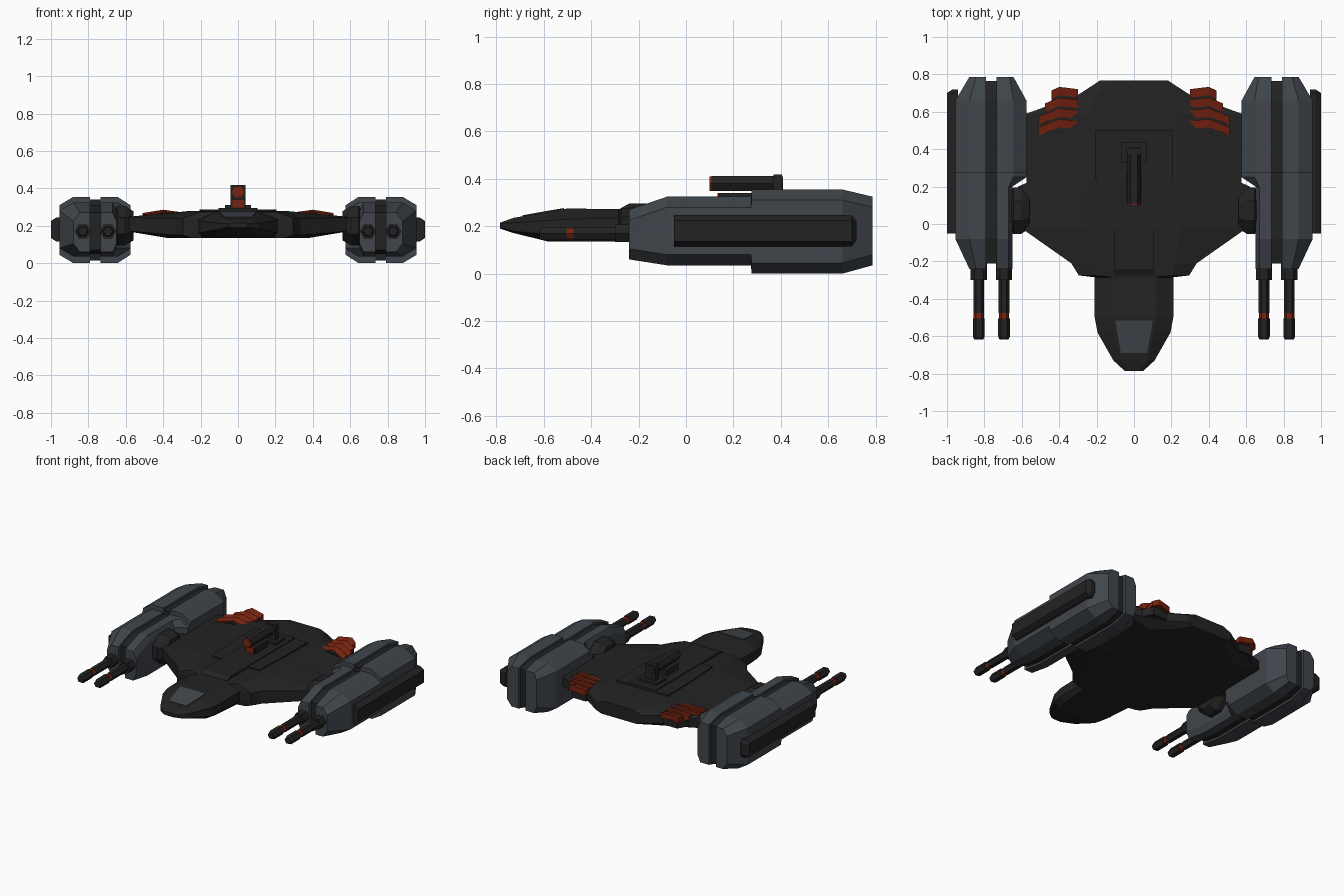
import bpy, bmesh, math

if "Cube" in bpy.data.objects:
    bpy.data.objects.remove(bpy.data.objects["Cube"])

def mat(name, c):
    m = bpy.data.materials.new(name)
    m.diffuse_color = (*c, 1)
    m.use_nodes = True
    m.node_tree.nodes["Principled BSDF"].inputs["Base Color"].default_value = m.diffuse_color
    return m

DARK = mat("charcoal hull", (0.0165, 0.0165, 0.0165))
GREY = mat("slate armour", (0.052, 0.061, 0.072))
RED = mat("rust red", (0.19, 0.017, 0.005))

def loft(name, rings, material, mirror=False):
    """Skin a list of equal-length point rings and cap both ends."""
    bm = bmesh.new()
    vs = [[bm.verts.new(p) for p in r] for r in rings]
    n = len(rings[0])
    for a, b in zip(vs, vs[1:]):
        for i in range(n):
            j = (i + 1) % n
            bm.faces.new((a[i], a[j], b[j], b[i]))
    bm.faces.new(vs[0])
    bm.faces.new(vs[-1])
    bmesh.ops.recalc_face_normals(bm, faces=bm.faces)
    me = bpy.data.meshes.new(name)
    bm.to_mesh(me)
    bm.free()
    me.materials.append(material)
    ob = bpy.data.objects.new(name, me)
    bpy.context.collection.objects.link(ob)
    if mirror:
        ob.modifiers.new("mirror", 'MIRROR')
    return ob

def rect(x0, x1, y, z0, z1):
    return [(x0, y, z0), (x1, y, z0), (x1, y, z1), (x0, y, z1)]

def box(name, x0, x1, y0, y1, z0, z1, material, mirror=False):
    return loft(name, [rect(x0, x1, y0, z0, z1), rect(x0, x1, y1, z0, z1)], material, mirror)

def tube(name, x, z, segs, material, mirror=False, sides=6):
    """Cylinder along y; segs = (y, radius)."""
    ang = [2 * math.pi * i / sides for i in range(sides)]
    return loft(name, [[(x + r * math.cos(a), y, z + r * math.sin(a)) for a in ang]
                       for y, r in segs], material, mirror)

# Hull: y, flat top x, top z, edge x, edge top z, edge bottom z, belly x, belly z
hull = [
    (-.785, .03, .215, .05, .21, .195, .03, .19),
    (-.73, .07, .235, .11, .215, .18, .08, .172),
    (-.58, .11, .262, .195, .225, .165, .15, .135),
    (-.50, .12, .275, .21, .23, .165, .17, .135),
    (-.285, .12, .272, .21, .235, .165, .19, .135),
    (-.275, .20, .275, .295, .24, .15, .25, .135),
    (-.21, .22, .28, .335, .24, .15, .28, .135),
    (-.01, .25, .28, .62, .245, .175, .38, .135),
    (.20, .25, .28, .62, .245, .175, .38, .135),
    (.22, .25, .28, .575, .245, .175, .38, .135),
    (.59, .25, .275, .575, .245, .18, .36, .137),
    (.69, .20, .27, .30, .24, .18, .22, .15),
    (.768, .12, .26, .18, .235, .18, .14, .165)]
rings = []
for y, xt, zt, xe, a, b, xb, zb in hull:
    half = [(xb, y, zb), (xe, y, b), (xe, y, a), (xt, y, zt)]
    rings.append(half + [(-x, q, z) for x, q, z in reversed(half)])
loft("hull", rings, DARK)

# Cockpit window plate
loft("cockpit_window", [rect(-x, x, y, z - .003, z + .004) for x, y, z in
     ((.10, -.515, .2726), (.09, -.58, .262), (.07, -.69, .2422))], GREY)

# Raised spine and shoulder panels
loft("spine", [rect(-.105, .105, y, .25, z) for y, z in
     ((-.275, .277), (-.24, .295), (.50, .295))], DARK)
loft("shoulder_panel", [rect(.10, x, y, .25, .288) for x, y in
     ((.19, -.03), (.205, .25), (.205, .50))], DARK, True)

# Dorsal turret
box("turret_base", -.07, .07, .33, .435, .28, .31, DARK)
box("turret_post", -.04, .04, .14, .28, .29, .34, DARK)
box("turret_post_face", -.03, .03, .133, .142, .297, .34, RED)
tube("turret_gun", 0, .38, [(.107, .037), (.38, .037), (.38, .034), (.41, .034)], DARK)
tube("turret_muzzle", 0, .38, [(.10, .035), (.108, .035)], RED)
box("turret_yoke", -.04, .04, .37, .405, .30, .418, DARK)

# Wing vents: dark housing with bent red slats
loft("vent_housing", [[(.31, y, .18), (o, y, .18), (o, y, .25), (.40, y, .272), (.31, y, .262)]
     for y, o in ((.49, .49), (.58, .49), (.70, .42))], DARK, True)
for i, out in enumerate((.51, .51, .475, .44)):
    y = .505 + .057 * i
    path = ((.30, y, .262), (.40, y + .012, .276), (out, y - .35 * (out - .42), .258))
    loft("vent_slat", [[(x, q, z - .03), (x, q, z), (x, q + .045, z + .01), (x, q + .045, z - .03)]
         for x, q, z in path], RED, True)

# Nacelles: each pod is two armoured halves around a dark core
def nacelle_half(name, xin, sections):
    loft(name, [[(xin, y, b), (xf, y, b), (xo, y, b + .045),
                 (xo, y, t - .045), (xf, y, t), (xin, y, t)]
                for y, xf, xo, b, t in sections], GREY, True)

nacelle_half("nacelle_outer", .79, [
    (-.24, .845, .88, .06, .27), (-.08, .88, .955, .035, .325),
    (.275, .88, .955, .035, .325), (.276, .88, .955, 0, .355),
    (.66, .88, .955, 0, .355), (.787, .845, .88, .035, .325)])
nacelle_half("nacelle_inner", .735, [
    (-.24, .67, .65, .06, .27), (-.08, .67, .65, .035, .325),
    (.20, .67, .65, .035, .325), (.25, .645, .575, .035, .325),
    (.275, .645, .575, .035, .325), (.276, .645, .575, 0, .355),
    (.66, .645, .575, 0, .355), (.787, .665, .645, .035, .325)])
loft("nacelle_core", [rect(.73, .795, y, b, t) for y, b, t in
     ((-.21, .07, .27), (-.08, .05, .31), (.275, .05, .31),
      (.276, .015, .34), (.66, .015, .34), (.765, .045, .315))], DARK, True)

# Outer side plates with bevelled edges
def side_ring(x, d):
    yz = ((-.05, .115 + d), (.70, .115 + d), (.72 - d, .14), (.72 - d, .22),
          (.70, .245 - d), (-.05, .245 - d))
    return [(x, y, z) for y, z in yz]
loft("side_plate", [side_ring(.94, 0), side_ring(.97, 0), side_ring(1.0, .02)], DARK, True)

# Round joints between hull and nacelles
ang = [2 * math.pi * (i + .5) / 8 for i in range(8)]
loft("nacelle_joint", [[(x, .07 + r * math.cos(a), .2 + .85 * r * math.sin(a)) for a in ang]
     for x, r in ((.56, .10), (.605, .135), (.645, .135), (.66, .11))], DARK, True)

# Twin cannons on each nacelle
for x in (.695, .83):
    tube("cannon_mount", x, .17, [(-.20, .043), (-.30, .043)], DARK, True)
    tube("cannon_barrel", x, .17, [(-.29, .029), (-.475, .029)], DARK, True)
    tube("cannon_band", x, .17, [(-.47, .027), (-.51, .027)], RED, True)
    tube("cannon_muzzle", x, .17, [(-.505, .032), (-.60, .032), (-.618, .024)], DARK, True)
